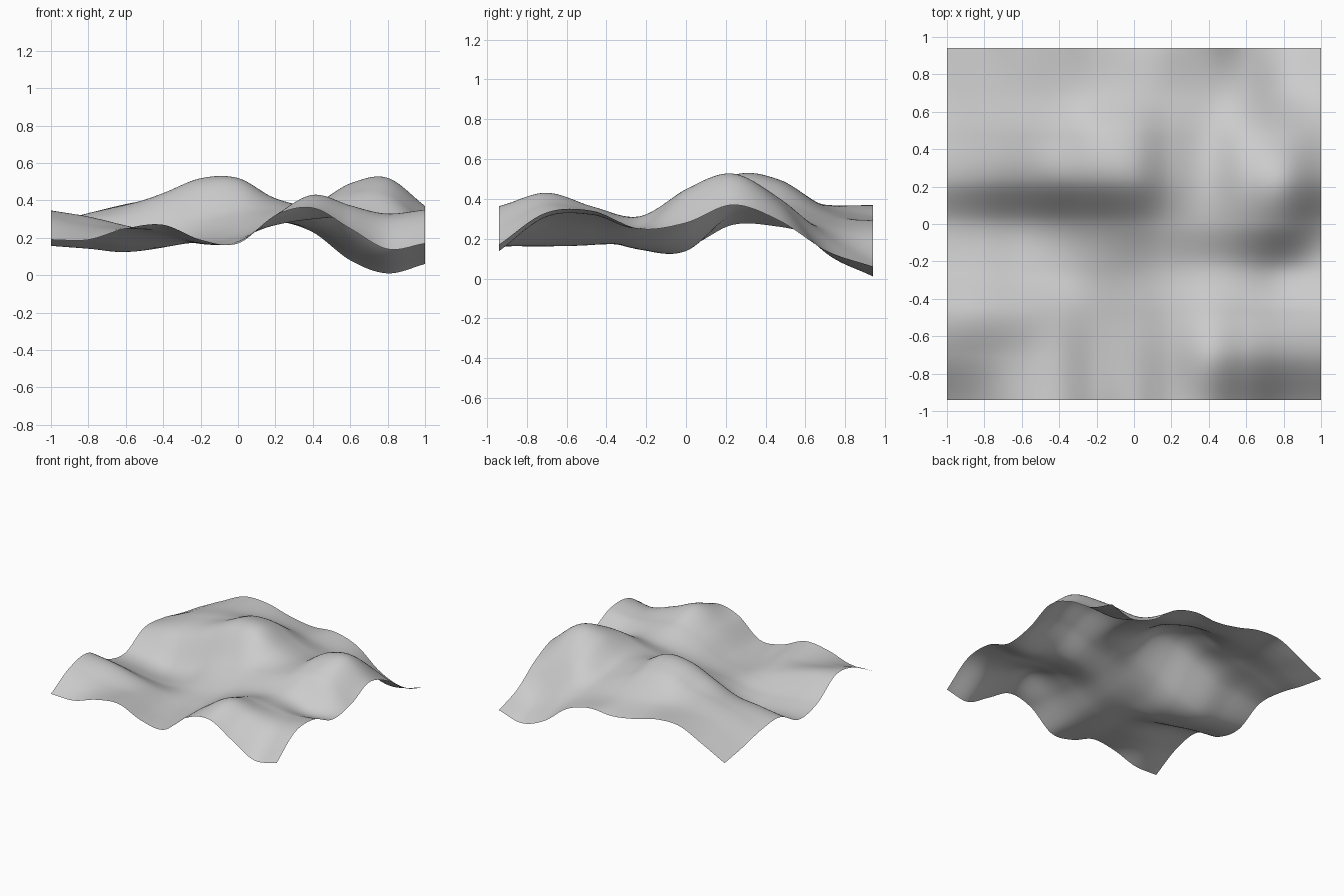
import bpy
import bmesh

HALF_WIDTH = 1.0
HALF_DEPTH = 0.94
SEGMENTS = 96

# Cross-sections from front to back, heights in hundredths, left edge to right edge
SECTIONS = [
    [19, 19, 25, 27, 19, 17, 32, 36, 25, 14, 17],
    [31, 27, 25, 24, 17, 18, 32, 43, 37, 31, 33],
    [34, 31, 26, 21, 17, 19, 29, 36, 34, 32, 34],
    [20, 18, 15, 15, 19, 22, 27, 30, 31, 26, 25],
    [16, 15, 14, 19, 28, 33, 34, 37, 44, 43, 28],
    [27, 31, 34, 42, 50, 51, 41, 38, 49, 52, 37],
    [26, 33, 38, 42, 49, 48, 38, 33, 40, 38, 29],
    [21, 30, 36, 37, 36, 34, 30, 26, 21, 13, 14],
    [17, 27, 36, 36, 31, 28, 29, 23, 8, 1, 6],
]


def smooth_curve(values, position):
    """Smooth curve through evenly spaced values, position running from 0 to 1."""
    padded = [2 * values[0] - values[1], *values, 2 * values[-1] - values[-2]]
    scaled = position * (len(values) - 1)
    index = min(max(int(scaled), 0), len(values) - 2)
    t = scaled - index
    before, start, end, after = padded[index:index + 4]
    slope_start = (end - before) / 2
    slope_end = (after - start) / 2
    rise = end - start
    return (start + t * slope_start
            + t * t * (3 * rise - 2 * slope_start - slope_end)
            + t * t * t * (slope_start + slope_end - 2 * rise))


def height_at(across, along):
    """Blend the cross-sections lengthwise after sampling each one."""
    column = [smooth_curve(section, across) for section in SECTIONS]
    return max(smooth_curve(column, along) / 100, 0.0)


def make_material(name, colour):
    material = bpy.data.materials.new(name)
    material.use_nodes = True
    material.diffuse_color = colour
    shader = next(n for n in material.node_tree.nodes if n.type == 'BSDF_PRINCIPLED')
    shader.inputs["Base Color"].default_value = colour
    return material


# Remove the default object
default_object = bpy.data.objects.get("Cube")
if default_object:
    bpy.data.objects.remove(default_object, do_unlink=True)

# Rolling terrain sheet: a flat grid raised to the blended heights
bm = bmesh.new()
bmesh.ops.create_grid(bm, x_segments=SEGMENTS, y_segments=SEGMENTS, size=HALF_WIDTH)
for vert in bm.verts:
    across = (vert.co.x + 1) / 2
    along = (vert.co.y + 1) / 2
    vert.co.y *= HALF_DEPTH
    vert.co.z = height_at(across, along)
for face in bm.faces:
    face.smooth = True

mesh = bpy.data.meshes.new("rolling_terrain")
bm.to_mesh(mesh)
bm.free()
mesh.materials.append(make_material("light grey", (0.6, 0.6, 0.6, 1.0)))
terrain = bpy.data.objects.new("rolling_terrain", mesh)
bpy.context.collection.objects.link(terrain)
